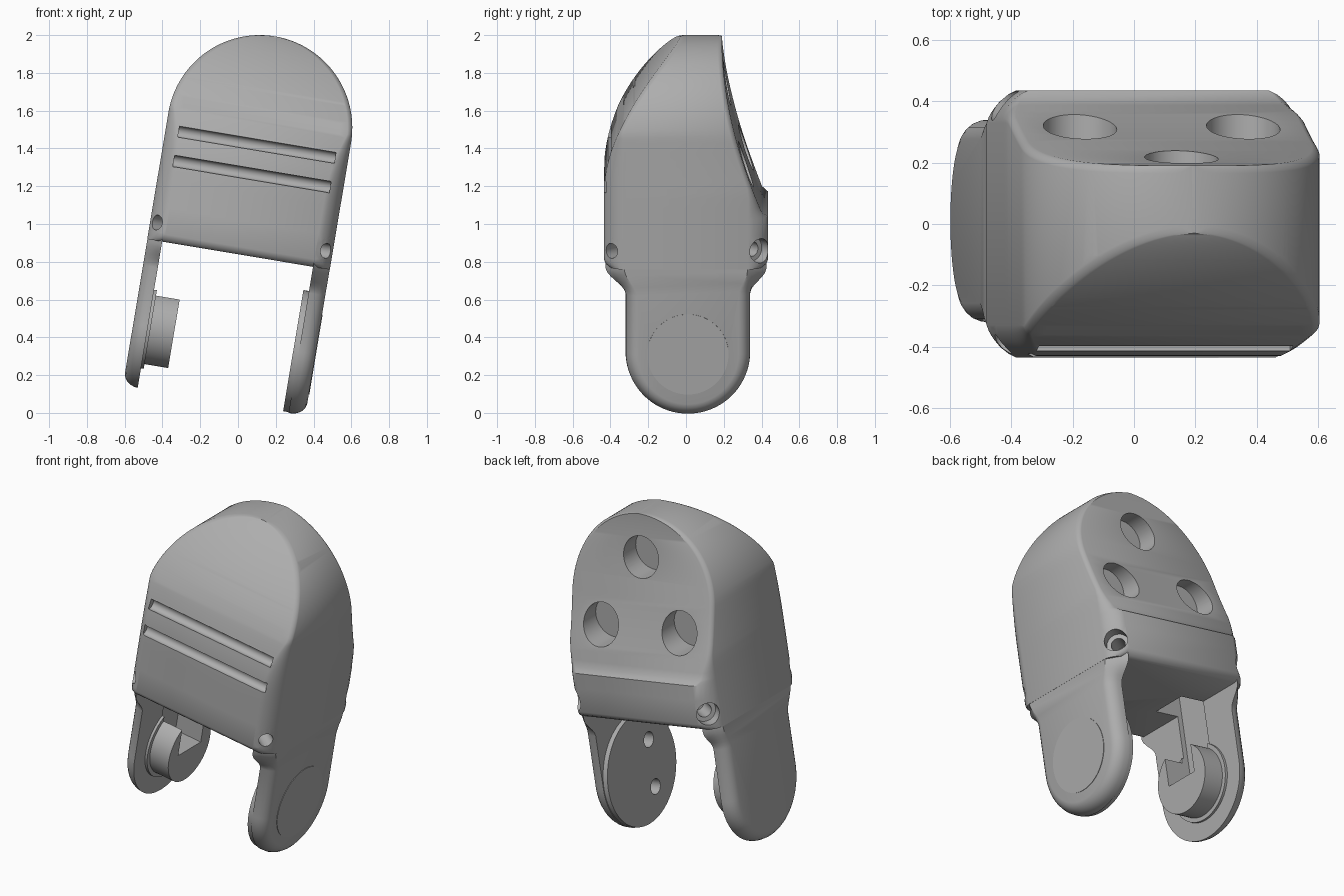
import bpy, bmesh, math
from mathutils import Vector

cube = bpy.data.objects.get("Cube")
if cube:
    bpy.data.objects.remove(cube, do_unlink=True)

TILT = math.radians(9.5)
ORIGIN = (0.115, 0, 1.51)      # centre of the domed top
R = 0.49                       # dome radius and half width
PIVOT_Y, PIVOT_Z = 0.01, -1.135

grey = bpy.data.materials.new("mid grey")
grey.use_nodes = True
grey.diffuse_color = (0.42, 0.42, 0.42, 1)
grey.node_tree.nodes["Principled BSDF"].inputs["Base Color"].default_value = (0.42, 0.42, 0.42, 1)


def make(name, bm):
    bmesh.ops.recalc_face_normals(bm, faces=bm.faces)
    mesh = bpy.data.meshes.new(name)
    bm.to_mesh(mesh)
    bm.free()
    mesh.materials.append(grey)
    ob = bpy.data.objects.new(name, mesh)
    bpy.context.collection.objects.link(ob)
    ob.location = ORIGIN
    ob.rotation_euler = (0, TILT, 0)
    return ob


def loft(name, rings):
    bm = bmesh.new()
    loops = [[bm.verts.new(p) for p in ring] for ring in rings]
    n = len(loops[0])
    for a, b in zip(loops, loops[1:]):
        for i in range(n):
            j = (i + 1) % n
            bm.faces.new((a[i], a[j], b[j], b[i]))
    bm.faces.new(loops[0])
    bm.faces.new(loops[-1])
    return make(name, bm)


def cylinder(name, start, end, radius, sides=48):
    start, end = Vector(start), Vector(end)
    axis = end - start
    bm = bmesh.new()
    bmesh.ops.create_cone(bm, cap_ends=True, segments=sides, radius1=radius,
                          radius2=radius, depth=axis.length)
    turn = axis.to_track_quat('Z', 'Y').to_matrix()
    for v in bm.verts:
        v.co = turn @ v.co + (start + end) / 2
    return make(name, bm)


def box(name, low, high):
    low, high = Vector(low), Vector(high)
    bm = bmesh.new()
    bmesh.ops.create_cube(bm, size=1)
    for v in bm.verts:
        v.co = (low + high) / 2 + v.co * (high - low)
    return make(name, bm)


def activate(ob):
    bpy.ops.object.select_all(action='DESELECT')
    ob.select_set(True)
    bpy.context.view_layer.objects.active = ob


def cut(ob, cutter):
    cutter.hide_render = True
    activate(ob)
    mod = ob.modifiers.new("cut", 'BOOLEAN')
    mod.operation = 'DIFFERENCE'
    mod.solver = 'EXACT'
    mod.object = cutter
    bpy.ops.object.modifier_apply(modifier=mod.name)
    bpy.data.objects.remove(cutter, do_unlink=True)


# Housing: horizontal sections with chamfered, softened corners
def bottom_round(z):
    return 25 * max(0, 0.04 - (z + 0.68)) ** 2


def front(z):
    return -0.435 + bottom_round(z) + 0.405 * (max(0, z + 0.3) / 0.79) ** 2


def back(z):
    if z < -0.4:
        return 0.435 - bottom_round(z)
    return 0.19 + 0.21 * ((R - z) / 0.87) ** 1.7


def half_width(z):
    return R if z < 0 else math.sqrt(R * R - z * z)


def corner(w, y, side):
    d = y * side
    soft = min(0.025, w / 2)
    a = Vector((min(w - soft, R - 0.857 * (d - 0.33)), d))
    b = Vector((w, min(d - soft, 0.33 + 1.167 * (R - w))))
    c = ((a + b) / 2).lerp(Vector((w, d)), 0.5)
    pts = [a.lerp(c, t / 5).lerp(c.lerp(b, t / 5), t / 5) for t in range(6)]
    return [(p.x, p.y * side) for p in pts]


def section(z):
    w = half_width(z)
    half = corner(w, front(z), -1) + corner(w, back(z), 1)[::-1]
    ring = half + [(-x, y) for x, y in reversed(half)]
    return [(x, y, z) for x, y in ring]


levels = [-0.68, -0.672, -0.66, -0.64, -0.5, -0.41, -0.385]
levels += [-0.35 + 0.05 * i for i in range(7)]
levels += [R * math.sin(math.radians(2.5 * i)) for i in range(36)]
levels += [R * math.sin(math.radians(89))]
housing = loft("housing", [section(z) for z in levels])

# Grip grooves across the curved front
for i in range(5):
    z = 0.375 - 0.156 * i
    reach = min(0.42, half_width(z) + 0.02)
    y = front(z) + 0.006
    cut(housing, cylinder("groove_cutter", (-reach, y, z), (reach, y, z), 0.031, 24))

# Counterbored mounting holes in the back
for x, z in ((0, 0.24), (-0.27, -0.15), (0.27, -0.15)):
    y = back(z) - 0.12
    cut(housing, cylinder("counterbore_cutter", (x, y, z), (x, 0.6, z), 0.12))
    cut(housing, cylinder("bore_cutter", (x, y - 0.14, z), (x, y + 0.05, z), 0.052, 32))

# Screw holes through the four lower corners
for sx in (-1, 1):
    for sy in (-1, 1):
        mouth = Vector((0.442 * sx, 0.385 * sy, -0.585))
        axis = Vector((0.8 * sx, 0.6 * sy, 0))
        for radius, depth in ((0.065, 0.06), (0.04, 0.2)):
            cut(housing, cylinder("screw_cutter", mouth - axis * depth,
                                  mouth + axis * 0.15, radius, 32))


# Side arms: flared shoulder, round end, softened outer rim
def arm_outline(x, inset):
    r = 0.33 - inset
    top = 0.425 - 1.12 * (abs(x) - 0.4)
    right = []
    for i in range(7):
        t = i / 6
        s = t * t * (3 - 2 * t)
        right.append((PIVOT_Y * (1 - s) + r + (top - r) * s, -0.82 + 0.13 * t))
    right.append((top, -0.655))
    left = [(2 * PIVOT_Y * (1 - min(1, i / 6)) - y, z) for i, (y, z) in enumerate(right)]
    arc = [(PIVOT_Y + r * math.cos(a), PIVOT_Z + r * math.sin(a))
           for a in (math.pi * (1 + i / 40) for i in range(41))]
    return [(x, y, z) for y, z in arc + right + left[::-1]]


def arm(name, side, inner):
    layers = ((inner, 0), (0.43, 0.002), (0.455, 0.012), (0.472, 0.026),
              (0.483, 0.042), (0.489, 0.062))
    return loft(name, [arm_outline(side * x, inset) for x, inset in layers])


left_arm = arm("left_arm", 1, 0.40)
right_arm = arm("right_arm", -1, 0.41)


def disc(name, x0, x1, radius, sides=64):
    return cylinder(name, (x0, PIVOT_Y, PIVOT_Z), (x1, PIVOT_Y, PIVOT_Z), radius, sides)


# Round cover on the outside and drilled plate on the inside of the left arm
cover = disc("round_cover", 0.48, 0.492, 0.215)
plate = disc("drilled_plate", 0.37, 0.41, 0.325)
for dy in (-0.1, 0.1):
    for dz in (-0.14, 0.14):
        y, z = PIVOT_Y + dy, PIVOT_Z + dz
        for part in (plate, left_arm):
            cut(part, cylinder("drill_cutter", (0.3, y, z), (0.45, y, z), 0.045, 32))

# Open pivot hook on the right arm, with a channel running up into the housing
collar = disc("hook_collar", -0.42, -0.395, 0.225)
hook = disc("pivot_hook", -0.42, -0.268, 0.2)
for part in (collar, hook, right_arm):
    cut(part, disc("hook_bore_cutter", -0.44, -0.2, 0.11))
for part in (collar, hook, right_arm, housing):
    cut(part, box("channel_cutter", (-0.441, PIVOT_Y - 0.1095, PIVOT_Z),
                  (-0.25, PIVOT_Y + 0.1095, -0.53)))

for ob in (housing, left_arm, right_arm, cover, plate, collar, hook):
    activate(ob)
    bpy.ops.object.shade_smooth_by_angle(angle=math.radians(30))
